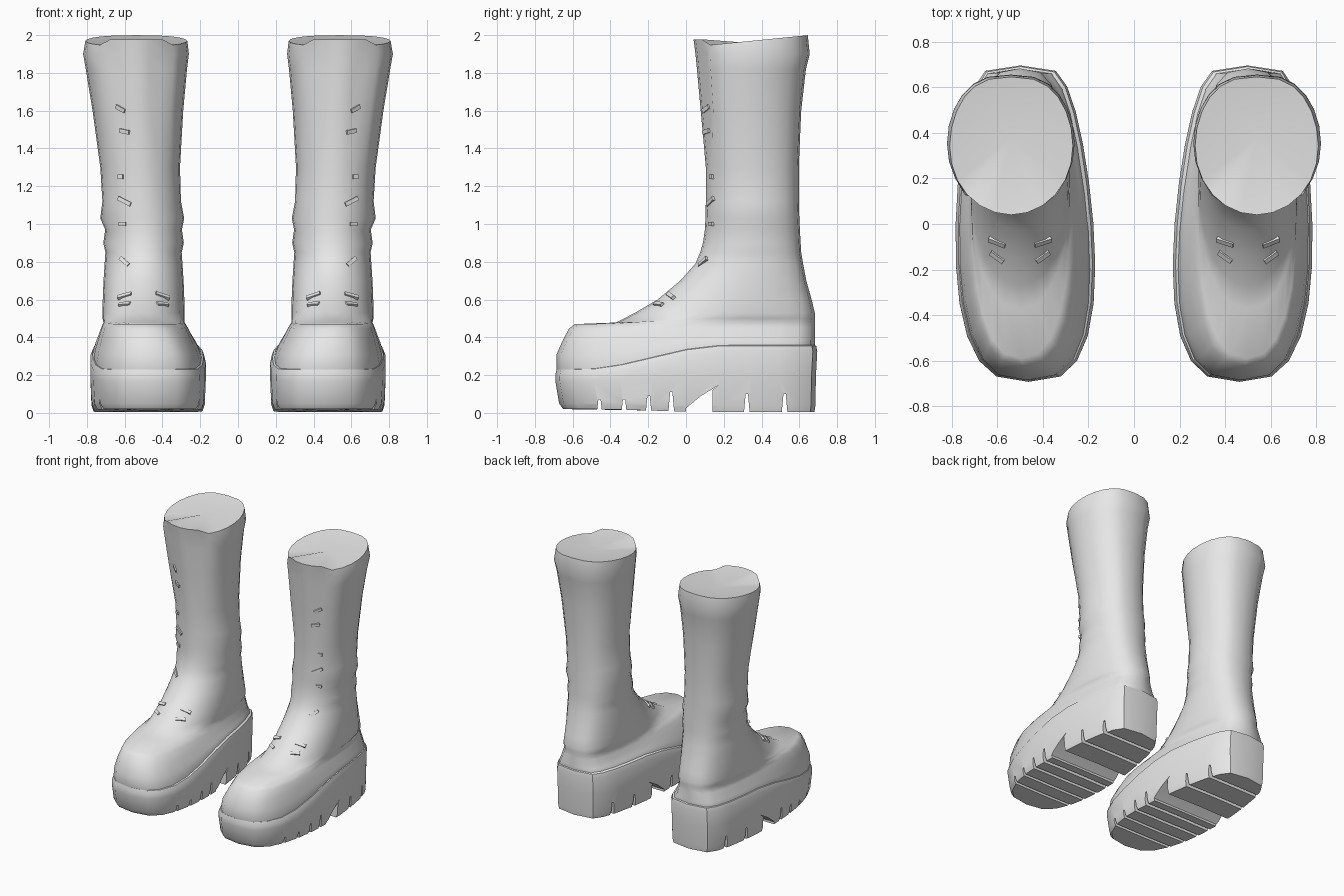
import bpy, bmesh, math
from mathutils import Vector, Matrix
from mathutils.bvhtree import BVHTree

if "Cube" in bpy.data.objects:
    bpy.data.objects.remove(bpy.data.objects["Cube"])

N = 24  # points per ring

leather = bpy.data.materials.new("light_grey")
leather.diffuse_color = (0.8, 0.8, 0.8, 1)
leather.use_nodes = True
leather.node_tree.nodes["Principled BSDF"].inputs["Base Color"].default_value = leather.diffuse_color


def ring(z_toe, z_heel, y0, y1, cx, hx, p_front=1.0, p_back=0.75, taper=0.0):
    """Egg-shaped outline; the height may climb from toe to heel."""
    pts = []
    for i in range(N):
        t = 2 * math.pi * i / N
        v, s = -math.cos(t), math.sin(t)
        p = p_front + (p_back - p_front) * (v + 1) / 2
        x = cx + 0.15 * taper * v + hx * (1 - taper * v) * math.copysign(abs(s) ** p, s)
        y = (y0 + y1) / 2 + (y1 - y0) / 2 * v
        k = min(max((y + 0.55) / 0.75, 0), 1)
        k = k * k * (3 - 2 * k)
        pts.append(Vector((x, y, z_toe + (z_heel - z_toe) * k)))
    return pts


def finish(name, bm, angle):
    bmesh.ops.recalc_face_normals(bm, faces=bm.faces)
    me = bpy.data.meshes.new(name)
    bm.to_mesh(me)
    bm.free()
    ob = bpy.data.objects.new(name, me)
    bpy.context.collection.objects.link(ob)
    me.materials.append(leather)
    bpy.ops.object.select_all(action='DESELECT')
    ob.select_set(True)
    bpy.context.view_layer.objects.active = ob
    if angle:
        bpy.ops.object.shade_smooth_by_angle(angle=math.radians(angle))
    return ob


def loft(rings, bottom=None, top=None):
    """Skin a stack of rings; bottom and top are optional centre points."""
    bm = bmesh.new()
    rows = [[bm.verts.new(p) for p in r] for r in rings]
    for a, b in zip(rows, rows[1:]):
        for i in range(N):
            j = (i + 1) % N
            bm.faces.new((a[i], a[j], b[j], b[i]))
    for row, centre in ((rows[0], bottom), (rows[-1], top)):
        if centre:
            c = bm.verts.new(centre)
            for i in range(N):
                bm.faces.new((row[i], row[(i + 1) % N], c))
    return bm


def mirror(ob):
    m = ob.modifiers.new("pair", 'MIRROR')
    m.use_mirror_merge = False
    bpy.context.view_layer.objects.active = ob
    bpy.ops.object.modifier_apply(modifier=m.name)


# Boot upper: z at toe, z at heel, front y, back y, centre x, half width, ...
upper_rings = [ring(*r) for r in (
    (0.14, 0.28, -0.66, 0.66, 0.48, 0.275, 0.65, 0.4, 0.12),
    (0.22, 0.35, -0.685, 0.682, 0.482, 0.285, 0.65, 0.4, 0.12),
    (0.31, 0.385, -0.685, 0.682, 0.487, 0.267, 0.65, 0.45, 0.12),
    (0.39, 0.42, -0.65, 0.682, 0.492, 0.245, 0.65, 0.5, 0.08),
    (0.445, 0.45, -0.62, 0.682, 0.495, 0.23, 0.7, 0.55, 0.05),
    (0.47, 0.48, -0.59, 0.682, 0.497, 0.215, 0.8, 0.6, 0.02),
    (0.475, 0.50, -0.37, 0.682, 0.50, 0.217, 0.85, 0.65),
    (0.53, 0.53, -0.27, 0.682, 0.50, 0.218, 0.95, 0.7),
    (0.60, 0.60, -0.15, 0.665, 0.50, 0.216),
    (0.70, 0.70, -0.03, 0.637, 0.50, 0.212),
    (0.79, 0.79, 0.05, 0.62, 0.50, 0.206),
    (0.85, 0.85, 0.075, 0.61, 0.50, 0.202),
    (0.90, 0.90, 0.09, 0.607, 0.50, 0.213),
    (0.97, 0.97, 0.10, 0.603, 0.50, 0.203),
    (1.03, 1.03, 0.103, 0.60, 0.507, 0.222),
    (1.12, 1.12, 0.105, 0.597, 0.51, 0.208),
    (1.30, 1.30, 0.105, 0.597, 0.518, 0.211),
    (1.60, 1.60, 0.078, 0.61, 0.53, 0.24),
    (1.82, 1.82, 0.058, 0.635, 0.538, 0.268),
    (1.90, 1.90, 0.05, 0.655, 0.54, 0.28),
    (1.96, 1.96, 0.04, 0.645, 0.538, 0.27),
)]

# Collar slopes up to the back, with the tongue raised at the front centre
for p in upper_rings[-1]:
    tongue = p.y < 0.1 and abs(p.x - 0.54) < 0.15
    p.z = 1.978 if tongue else 1.935 + 0.1 * p.y
# Recess between the lace flaps and the tongue near the top
for r in upper_rings[-4:-1]:
    for i in (2, 3, N - 3, N - 2):
        r[i].y += 0.02 if i in (2, N - 2) else -0.012
bm = loft(upper_rings, top=(0.54, 0.38, 1.955))
bm.normal_update()
surface = BVHTree.FromBMesh(bm)
mirror(finish("boot_upper", bm, 70))

# Chunky sole with a rounded lip that climbs towards the heel
sole_rings = [ring(*r, 0.65, 0.4, 0.12) for r in (
    (0.02, 0.004, -0.65, 0.68, 0.48, 0.285),
    (0.05, 0.04, -0.672, 0.685, 0.48, 0.296),
    (0.17, 0.20, -0.692, 0.688, 0.48, 0.302),
    (0.20, 0.325, -0.692, 0.695, 0.48, 0.302),
    (0.23, 0.355, -0.685, 0.69, 0.48, 0.290),
    (0.24, 0.365, -0.66, 0.67, 0.48, 0.27),
)]
sole = finish("sole", loft(sole_rings, (0.48, 0, 0.01), (0.48, 0, 0.28)), None)


# Tread grooves and the arch in front of the heel
def prism(bm, profile):
    ends = [[bm.verts.new((x, y, z)) for y, z in profile] for x in (0, 1)]
    n = len(profile)
    for e in ends:
        bm.faces.new(e)
    for i in range(n):
        j = (i + 1) % n
        bm.faces.new((ends[0][i], ends[0][j], ends[1][j], ends[1][i]))


bm = bmesh.new()
for y, depth in ((-0.46, 0.07), (-0.33, 0.07), (-0.20, 0.09), (-0.08, 0.11), (0.32, 0.10), (0.52, 0.10)):
    prism(bm, ((y - 0.018, -0.05), (y + 0.022, -0.05), (y + 0.008, depth), (y - 0.004, depth)))
prism(bm, ((0.0, -0.05), (0.14, -0.05), (0.14, 0.12), (0.17, 0.145), (0.08, 0.09), (0.0, 0.025)))
cutter = finish("tread_cutter", bm, None)
cutter.hide_render = True
b = sole.modifiers.new("treads", 'BOOLEAN')
b.operation, b.solver, b.object = 'DIFFERENCE', 'EXACT', cutter
bpy.context.view_layer.objects.active = sole
bpy.ops.object.modifier_apply(modifier=b.name)
bpy.data.objects.remove(cutter)
bpy.ops.object.select_all(action='DESELECT')
sole.select_set(True)
bpy.context.view_layer.objects.active = sole
bpy.ops.object.shade_smooth_by_angle(angle=math.radians(40))
mirror(sole)

# Lace ends lying on the front of the shaft: x, z, length, tilt in degrees
bm = bmesh.new()
for x, z, length, tilt in (
        (0.62, 1.61, 0.06, 25), (0.60, 1.49, 0.06, 10), (0.62, 1.25, 0.03, 0),
        (0.60, 1.12, 0.08, 25), (0.61, 1.00, 0.04, 0), (0.60, 0.80, 0.07, 35),
        (0.60, 0.62, 0.08, -20), (0.40, 0.62, 0.08, 25), (0.40, 0.575, 0.07, 5), (0.60, 0.575, 0.07, -5)):
    hit, normal, _, _ = surface.ray_cast(Vector((x, -2, z)), Vector((0, 1, 0)))
    if normal.y > 0:
        normal = -normal
    turn = normal.to_track_quat('Z', 'Y').to_matrix().to_4x4()
    bmesh.ops.create_cube(bm, size=1, matrix=Matrix.Translation(hit) @ turn
                          @ Matrix.Rotation(math.radians(tilt), 4, 'Z')
                          @ Matrix.Diagonal((length, 0.022, 0.018, 1)))
mirror(finish("laces", bm, 30))
